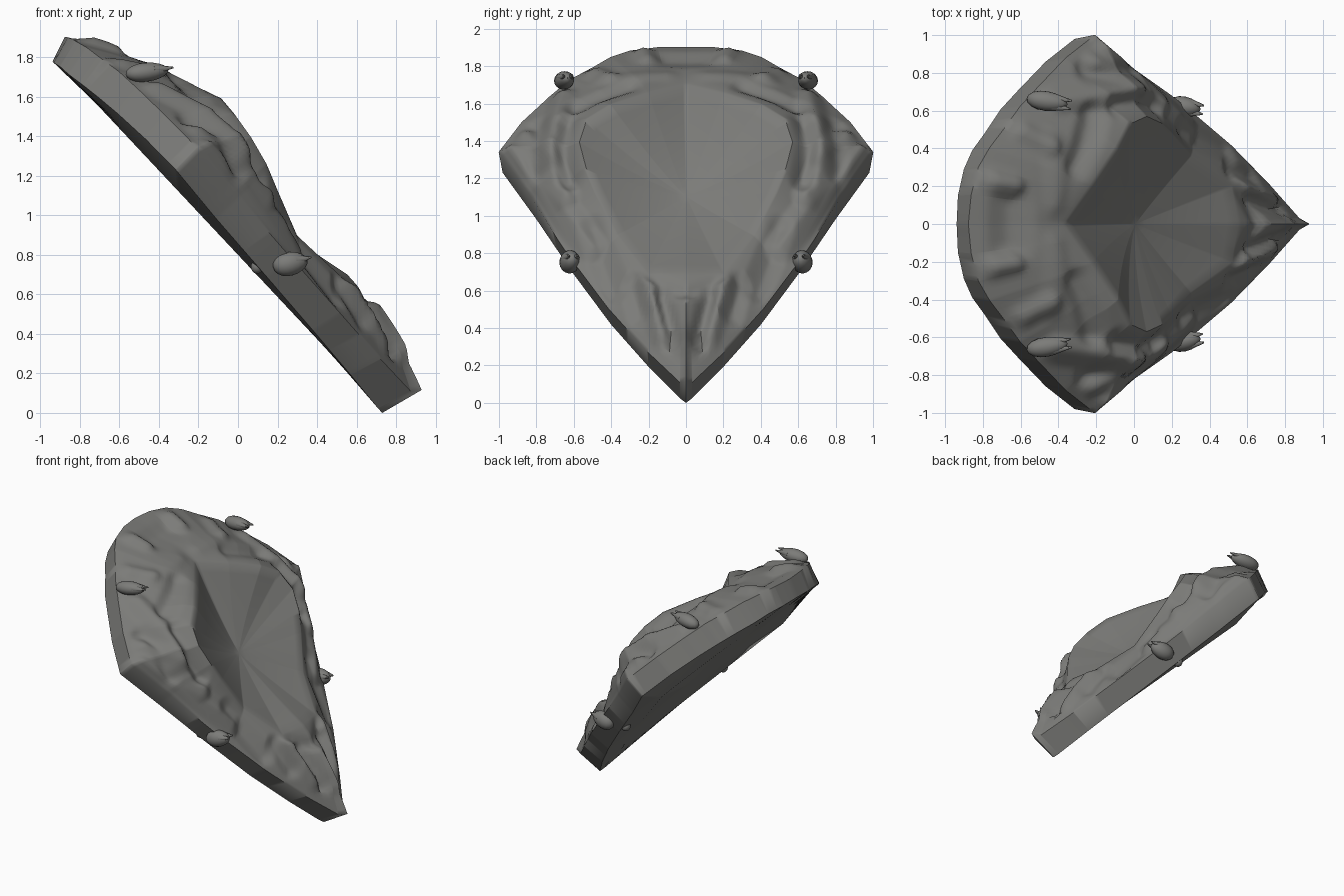
import bpy, bmesh, math
from mathutils import Vector, Matrix

if "Cube" in bpy.data.objects:
    bpy.data.objects.remove(bpy.data.objects["Cube"])

stone = bpy.data.materials.new("dark_grey")
stone.diffuse_color = (0.2, 0.2, 0.19, 1)
stone.use_nodes = True
stone.node_tree.nodes["Principled BSDF"].inputs["Base Color"].default_value = stone.diffuse_color

# The shield is laid out on a tilted plane: y across, s up the slope, h out of it
CENTRE = Vector((0, 1.3))


def place(y, s, h):
    return Vector((0.73 - 0.684 * s + 0.729 * h, y, 0.729 * s + 0.684 * h))


def finish(bm, name, angle):
    bmesh.ops.recalc_face_normals(bm, faces=bm.faces)
    mesh = bpy.data.meshes.new(name)
    bm.to_mesh(mesh)
    bm.free()
    mesh.materials.append(stone)
    ob = bpy.data.objects.new(name, mesh)
    bpy.context.collection.objects.link(ob)
    bpy.context.view_layer.objects.active = ob
    ob.select_set(True)
    bpy.ops.object.shade_smooth_by_angle(angle=math.radians(angle))
    ob.select_set(False)
    return ob


# Half outline from bottom tip to top: y, s, back height, front height
OUTLINE = [(0, 0, 0, .225), (.03, .03, 0, .18), (.2, .25, .015, .18), (.4, .545, .03, .19),
           (.6, .9, .045, .2), (.8, 1.29, .06, .215), (.98, 1.612, .08, .235),
           (.86, 1.83, .075, .23), (.71, 2.025, .06, .22), (.605, 2.15, .045, .21),
           (.485, 2.25, .03, .19), (.39, 2.335, .015, .175), (.29, 2.395, .01, .155),
           (.15, 2.43, 0, .14), (0, 2.44, 0, .13)]
# Half lip of the central dish: y, s, height
LIP = [(0, .634, .35), (.2, .654, .32), (.36, .95, .3), (.48, 1.186, .385),
       (.535, 1.32, .435), (.57, 1.47, .47), (.53, 1.62, .49), (.4, 1.72, .495),
       (.2, 1.853, .44), (0, 1.985, .368)]
# Carved ridges and grooves: start y, s, end y, s, height, width
RIDGES = [(.95, 1.58, .5, .9, .04, .09), (.85, 1.68, .64, 1.2, .04, .08),
          (.66, 1.98, .73, 1.45, .045, .09), (.62, 1.65, .62, 1.3, -.045, .09),
          (.8, 1.75, .8, 1.4, -.035, .08), (.1, 2.06, .45, 2.05, .015, .08),
          (0, 2.28, .1, 2.28, -.035, .13), (.2, 2.28, .24, 2.42, .045, .08),
          (.42, 2.08, .5, 2.2, .035, .08), (.3, 1.93, .58, 1.8, -.04, .09),
          (0, .17, 0, .42, .03, .08), (.07, .2, .13, .5, -.05, .06),
          (.12, .25, .22, .6, .04, .07), (.24, .42, .28, .62, -.035, .08),
          (0, .47, .18, .62, -.025, .06), (.38, .6, .5, 1.0, -.03, .09)]


def angle_of(p):
    return math.atan2(p[0], CENTRE.y - p[1])


def cross_curve(points, a):
    """Point where the ray at angle a meets a half curve, with its heights."""
    d = Vector((math.sin(a), -math.cos(a)))
    for p, q in zip(points, points[1:]):
        if angle_of(p) - 1e-6 <= a <= angle_of(q) + 1e-6:
            cp = (Vector(p[:2]) - CENTRE).cross(d)
            cq = (Vector(q[:2]) - CENTRE).cross(d)
            t = cp / (cp - cq) if abs(cp - cq) > 1e-9 else 0
            return [u + (v - u) * t for u, v in zip(p, q)]
    return list(points[-1])


def carving(y, s):
    total, p = 0, Vector((y, s))
    for y0, s0, y1, s1, height, width in RIDGES:
        a, b = Vector((y0, s0)), Vector((y1, s1))
        t = max(0, min(1, (p - a).dot(b - a) / (b - a).length_squared))
        k = max(0, 1 - (p - a.lerp(b, t)).length / width)
        total += height * k * (2 - k) * k ** .5
    return total


def column(a):
    """Points from the back, over the rim and lip, into the dish."""
    o, l = cross_curve(OUTLINE, a), cross_curve(LIP, a)
    edge, lip = Vector(o[:2]), Vector(l[:2])
    inner = CENTRE.lerp(edge, .75)
    pts = [(*inner, .015), (*edge, o[2])]
    down, up = max(0, math.cos(a)), max(0, -math.cos(a))
    flare = 1.022 + .018 * min(1, 2.5 * down) + .02 * up ** 6
    front = CENTRE + (edge - CENTRE) * flare
    power = 1.05 + .9 * down ** 6 + .3 * up ** 4
    for i in range(25):                         # carved border
        f = 1 - i / 24
        p = lip.lerp(front, f)
        h = l[2] + (o[3] - l[2]) * f ** power
        mask = min(1, 4 * f, 6 * (1 - f), 4 * f)
        mask = min(1, 8 * (1 - f), 4 * f)
        pts.append((*p, h + mask * carving(*p)))
    for i in range(1, 10):                      # hollow dish
        f = 1 - i / 10
        pts.append((*CENTRE.lerp(lip, f), .23 + (l[2] - .23) * f ** 1.35))
    return pts


# Shield body
half = sorted({round(k * math.pi / 120, 4) for k in range(1, 120)} |
              {round(angle_of(p), 4) for p in OUTLINE[1:-1] + LIP[1:-1]})
columns = [column(a) for a in [0.0] + half + [math.pi]]
columns += [[(-y, s, h) for y, s, h in c] for c in reversed(columns[1:-1])]
bm = bmesh.new()
grid = [[bm.verts.new(place(*p)) for p in c] for c in columns]
back = bm.verts.new(place(*CENTRE, .015))
bowl = bm.verts.new(place(*CENTRE, .23))
for c, d in zip(grid, grid[1:] + grid[:1]):
    for i in range(len(c) - 1):
        bm.faces.new((c[i], d[i], d[i + 1], c[i + 1]))
    bm.faces.new((back, d[0], c[0]))
    bm.faces.new((bowl, c[-1], d[-1]))
finish(bm, "shield_body", 60)


# Clasps gripping the rim: a rounded knuckle with forked claws
def clasp(name, loc, size, tilt, side):
    bm = bmesh.new()
    bmesh.ops.create_uvsphere(bm, u_segments=16, v_segments=10, radius=1,
                              matrix=Matrix.Diagonal((*size, 1)))
    for v in bm.verts:                          # blunt outer end, slim inner end
        k = 1 - .1 * v.co.x / size[0]
        v.co.y *= k
        v.co.z *= k
    for k in (-1, 1):
        m = (Matrix.Translation((size[0] * .75, k * size[1] * .42, size[2] * .2)) @
             Matrix.Rotation(math.pi / 2, 4, 'Y'))
        bmesh.ops.create_cone(bm, cap_ends=True, segments=8, radius1=size[1] * .5,
                              radius2=.004, depth=size[0] * .9, matrix=m)
    turn = Matrix.Rotation(-side * .15, 4, 'Z') @ Matrix.Rotation(tilt, 4, 'Y')
    bm.transform(Matrix.Translation((loc[0], loc[1] * side, loc[2])) @ turn)
    finish(bm, name, 45)


for side, word in ((1, "left"), (-1, "right")):
    clasp("upper_clasp_" + word, (-.46, .65, 1.725), (.11, .052, .048), -.1, side)
    clasp("lower_clasp_" + word, (.265, .62, .755), (.09, .055, .06), -.2, side)
    clasp("rear_claw_" + word, (.1, .59, .74), (.035, .035, .035), 0, side)
